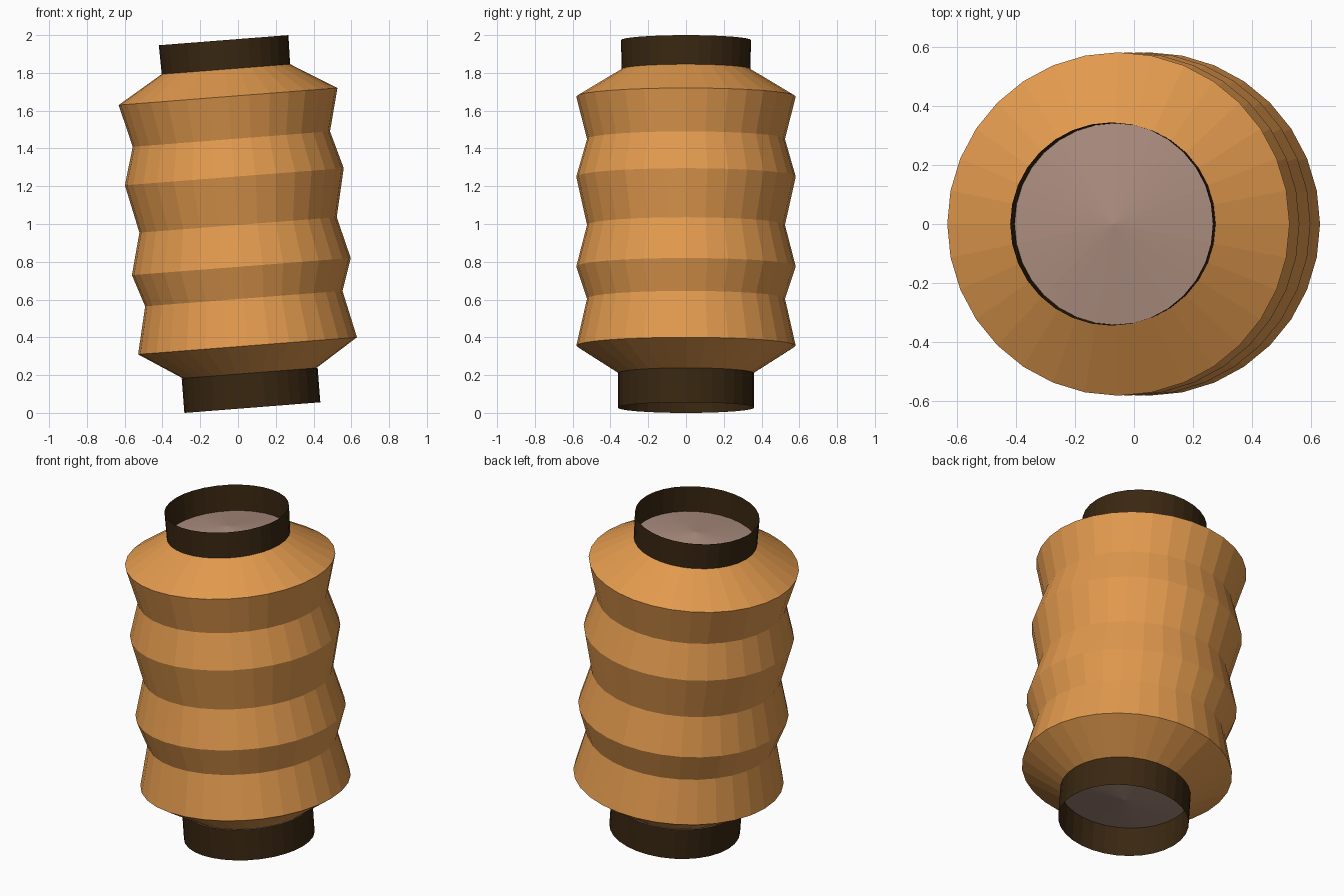
import bpy, bmesh, math

if "Cube" in bpy.data.objects:
    bpy.data.objects.remove(bpy.data.objects["Cube"])

SIDES = 32
TILT = -0.078          # whole lantern leans to the left
BASE = (0.076, 0.0, 0.028)


def make_material(name, rgb):
    m = bpy.data.materials.new(name)
    m.diffuse_color = (*rgb, 1.0)
    m.use_nodes = True
    m.node_tree.nodes["Principled BSDF"].inputs["Base Color"].default_value = m.diffuse_color
    return m


paper = make_material("orange paper", (0.76, 0.323, 0.076))
dark = make_material("dark brown wood", (0.041, 0.020, 0.0056))
cap = make_material("dusty pink", (0.41, 0.266, 0.212))


def lathe(name, profile, mat):
    """Revolve (radius, height) points; radius 0 becomes an apex."""
    bm = bmesh.new()
    rings = []
    for r, h in profile:
        if r == 0:
            rings.append([bm.verts.new((0, 0, h))] * SIDES)
        else:
            rings.append([bm.verts.new((r * math.cos(2 * math.pi * i / SIDES),
                                        r * math.sin(2 * math.pi * i / SIDES), h))
                          for i in range(SIDES)])
    for a, b in zip(rings, rings[1:]):
        for i in range(SIDES):
            j = (i + 1) % SIDES
            corners = list(dict.fromkeys((a[i], a[j], b[j], b[i])))
            bm.faces.new(corners)
    mesh = bpy.data.meshes.new(name)
    bm.to_mesh(mesh)
    bm.free()
    mesh.materials.append(mat)
    ob = bpy.data.objects.new(name, mesh)
    ob.location = BASE
    ob.rotation_euler = (0, TILT, 0)
    bpy.context.collection.objects.link(ob)
    return ob


# pleated paper body
lathe("pleated_body", [(0.355, 0.183), (0.581, 0.328), (0.524, 0.579), (0.581, 0.749),
                       (0.524, 0.970), (0.581, 1.226), (0.524, 1.426), (0.581, 1.652),
                       (0.341, 1.797)], paper)

# open thin collars
lathe("bottom_collar", [(0.361, 0.0), (0.361, 0.183)], dark)
lathe("top_collar", [(0.341, 1.797), (0.344, 1.951)], dark)

# shallow cone caps recessed in the collars
lathe("bottom_cap", [(0, 0.133), (0.361, 0.183)], cap)
lathe("top_cap", [(0.341, 1.797), (0, 1.847)], cap)
